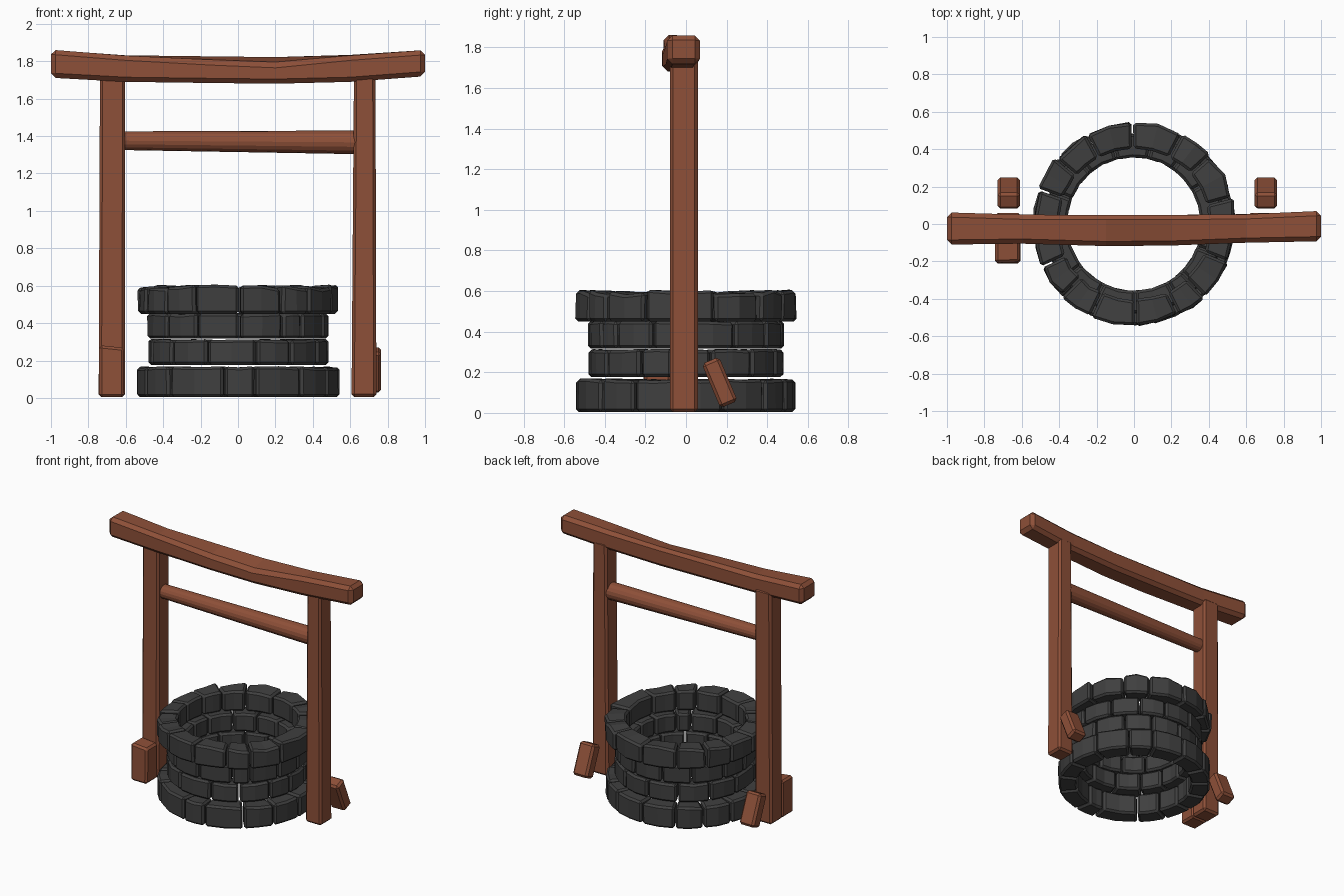
import bpy, bmesh, math, random
from mathutils import Matrix

if "Cube" in bpy.data.objects:
    bpy.data.objects.remove(bpy.data.objects["Cube"])

random.seed(4)


def material(name, col):
    m = bpy.data.materials.new(name)
    m.diffuse_color = (*col, 1)
    m.use_nodes = True
    m.node_tree.nodes["Principled BSDF"].inputs["Base Color"].default_value = m.diffuse_color
    return m


wood = material("brown wood", (0.27, 0.08, 0.04))
stone = material("dark stone", (0.05, 0.05, 0.05))


def loft(bm, rings):
    """Closed skin through a list of four-corner cross-sections."""
    vs = [[bm.verts.new(p) for p in r] for r in rings]
    for a, b in zip(vs, vs[1:]):
        for i in range(4):
            j = (i + 1) % 4
            bm.faces.new((a[i], a[j], b[j], b[i]))
    bm.faces.new(vs[0][::-1])
    bm.faces.new(vs[-1])


def finish(name, bm, mat, bevel=0.0):
    bmesh.ops.recalc_face_normals(bm, faces=bm.faces)
    me = bpy.data.meshes.new(name)
    bm.to_mesh(me)
    bm.free()
    me.materials.append(mat)
    ob = bpy.data.objects.new(name, me)
    bpy.context.collection.objects.link(ob)
    if bevel:
        mod = ob.modifiers.new("chamfer", 'BEVEL')
        mod.width = bevel
        mod.segments = 1
        mod.limit_method = 'ANGLE'
        mod.angle_limit = math.radians(35)
    return ob


def rect(x0, x1, y0, y1, z):
    return [(x0, y0, z), (x1, y0, z), (x1, y1, z), (x0, y1, z)]


# Stone courses: inner radius, outer radius, bottom, top, roughness, seam angles
def course(name, r0, r1, z0, z1, rough, seams):
    bm = bmesh.new()
    j = lambda s=1.0: random.uniform(-rough, rough) * s
    for a, b in zip(seams, seams[1:] + [seams[0] + 360]):
        gap = math.degrees(0.005 / r1)
        rings = []
        for k in range(3):
            t = math.radians(a + gap + (b - a - 2 * gap) * k / 2)
            c, s = math.cos(t), math.sin(t)
            lo, hi = r0 + j(0.4), r1 + j(0.7)
            hi2, ti, to = hi + j(0.6), z1 + j(0.6), z1 + j()
            rings.append([(lo * c, lo * s, z0), (hi * c, hi * s, z0),
                          (hi2 * c, hi2 * s, to), (lo * c, lo * s, ti)])
        loft(bm, rings)
    finish(name, bm, stone, 0.014)


course("rim_stones", 0.405, 0.542, 0.45, 0.595, 0.014,
       [15, 42, 62, 91, 118, 140, 160, 183, 205, 225, 245, 271, 296, 314, 338])
course("upper_wall_stones", 0.357, 0.483, 0.317, 0.45, 0.005,
       [2, 30, 55, 78, 105, 130, 158, 180, 218, 243, 271, 300, 315, 340])
course("lower_wall_stones", 0.357, 0.483, 0.177, 0.312, 0.005,
       [15, 42, 66, 92, 118, 145, 170, 198, 223, 250, 282, 306, 332, 352])
course("base_stones", 0.405, 0.54, 0.005, 0.165, 0.006,
       [-5, 20, 46, 65, 91, 117, 138, 160, 182, 205, 227, 262, 280, 309, 332])

# Upright posts
for side, bot, top in (("left", (-0.745, -0.605), (-0.738, -0.603)),
                       ("right", (0.607, 0.74), (0.62, 0.735))):
    bm = bmesh.new()
    loft(bm, [rect(*bot, -0.08, 0.058, 0.005), rect(*top, -0.08, 0.058, 1.74)])
    finish(side + "_post", bm, wood, 0.015)

# Bent top beam: x, front y, back y, bottom z, front top z, back top z
bm = bmesh.new()
loft(bm, [[(x, y0, zb), (x, y1, zb), (x, y1, zt1), (x, y0, zt0)]
          for x, y0, y1, zb, zt0, zt1 in (
              (-1.00, -0.11, 0.062, 1.712, 1.862, 1.86),
              (-0.60, -0.105, 0.05, 1.69, 1.83, 1.832),
              (-0.15, -0.118, 0.048, 1.684, 1.805, 1.83),
              (0.20, -0.115, 0.048, 1.68, 1.79, 1.828),
              (0.60, -0.10, 0.052, 1.69, 1.83, 1.835),
              (1.00, -0.092, 0.07, 1.72, 1.86, 1.86))])
finish("top_beam", bm, wood, 0.025)

# Tapered rope roller
bm = bmesh.new()
bmesh.ops.create_cone(bm, cap_ends=True, segments=16, radius1=0.05, radius2=0.063,
                      depth=1.24,
                      matrix=Matrix.Translation((0.005, -0.01, 1.371)) @
                      Matrix.Rotation(math.radians(90.4), 4, 'Y'))
finish("roller", bm, wood)

# Leaning wedges behind the posts
for side, x in (("left", -0.67), ("right", 0.705)):
    bm = bmesh.new()
    loft(bm, [rect(-0.06, 0.06, -0.046, 0.046, -0.118),
              rect(-0.06, 0.06, -0.046, 0.046, 0.118)])
    ob = finish(side + "_back_wedge", bm, wood, 0.015)
    ob.location = (x, 0.166, 0.15)
    ob.rotation_euler.x = math.radians(23)

# Upright block in front of the left post
bm = bmesh.new()
loft(bm, [rect(-0.742, -0.608, -0.212, -0.075, 0.005),
          [(-0.742, -0.208, 0.282), (-0.61, -0.203, 0.268),
           (-0.61, -0.075, 0.268), (-0.742, -0.075, 0.282)]])
finish("left_front_block", bm, wood, 0.014)
